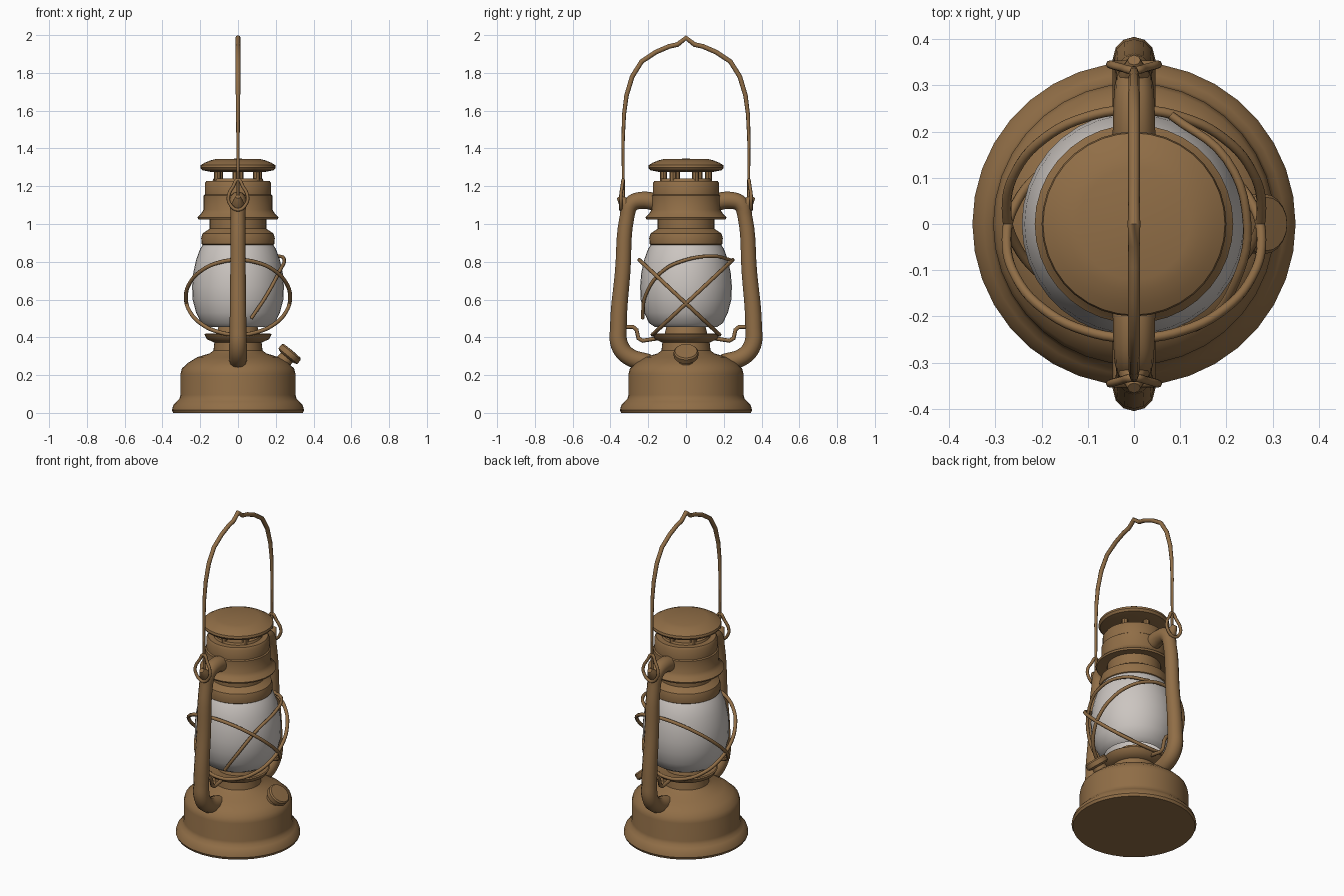
import bpy, bmesh, math
from mathutils import Vector, Matrix

if "Cube" in bpy.data.objects:
    bpy.data.objects.remove(bpy.data.objects["Cube"])


def material(name, rgb):
    m = bpy.data.materials.new(name)
    m.diffuse_color = (*rgb, 1)
    m.use_nodes = True
    m.node_tree.nodes["Principled BSDF"].inputs["Base Color"].default_value = m.diffuse_color
    return m


BROWN = material("aged_brown_metal", (0.28, 0.155, 0.062))
GLASS = material("frosted_glass", (0.60, 0.56, 0.53))


def finish(name, mesh, mat, angle=40):
    ob = bpy.data.objects.new(name, mesh)
    bpy.context.collection.objects.link(ob)
    mesh.materials.clear()
    mesh.materials.append(mat)
    bpy.ops.object.select_all(action='DESELECT')
    ob.select_set(True)
    bpy.context.view_layer.objects.active = ob
    bpy.ops.object.shade_smooth_by_angle(angle=math.radians(angle))
    return ob


def lathe(name, profile, mat=BROWN, n=36, matrix=None):
    """Revolve (radius, height) points around z; radius 0 closes the end."""
    bm = bmesh.new()
    rings = []
    for r, z in profile:
        if r == 0:
            rings.append([bm.verts.new((0, 0, z))] * n)
        else:
            rings.append([bm.verts.new((r * math.cos(2 * math.pi * i / n),
                                        r * math.sin(2 * math.pi * i / n), z)) for i in range(n)])
    for a, b in zip(rings, rings[1:]):
        for i in range(n):
            j = (i + 1) % n
            f = []
            for v in (a[i], a[j], b[j], b[i]):
                if v not in f:
                    f.append(v)
            bm.faces.new(f)
    if matrix:
        bm.transform(matrix)
    me = bpy.data.meshes.new(name)
    bm.to_mesh(me)
    bm.free()
    return finish(name, me, mat)


def tube(name, pts, radius, closed=False, smooth=True, radii=None, sides=2):
    """Round wire or pipe along a path."""
    cu = bpy.data.curves.new(name, 'CURVE')
    cu.dimensions = '3D'
    cu.bevel_depth = radius
    cu.bevel_resolution = sides
    cu.use_fill_caps = True
    cu.resolution_u = 5
    radii = radii or [1] * len(pts)
    if smooth:
        sp = cu.splines.new('BEZIER')
        sp.bezier_points.add(len(pts) - 1)
        for bp, p, r in zip(sp.bezier_points, pts, radii):
            bp.co, bp.radius = p, r
            bp.handle_left_type = bp.handle_right_type = 'AUTO'
    else:
        sp = cu.splines.new('POLY')
        sp.points.add(len(pts) - 1)
        for sp_p, p, r in zip(sp.points, pts, radii):
            sp_p.co, sp_p.radius = (*p, 1), r
    sp.use_cyclic_u = closed
    tmp = bpy.data.objects.new("tmp", cu)
    bpy.context.collection.objects.link(tmp)
    bpy.context.view_layer.update()
    me = bpy.data.meshes.new_from_object(tmp.evaluated_get(bpy.context.evaluated_depsgraph_get()))
    bpy.data.objects.remove(tmp)
    me.name = name
    return finish(name, me, BROWN, 60)


# Fuel tank with flared foot, neck, gallery plate and burner dome
lathe("fuel_tank", [(0, 0), (0.343, 0), (0.35, 0.015), (0.343, 0.04), (0.325, 0.06), (0.31, 0.075),
                    (0.305, 0.095), (0.305, 0.205), (0.297, 0.235), (0.265, 0.265), (0.215, 0.295),
                    (0.15, 0.315), (0.13, 0.33), (0.125, 0.375), (0, 0.375)])
lathe("burner_gallery", [(0, 0.37), (0.12, 0.37), (0.165, 0.39), (0.178, 0.415), (0.172, 0.42),
                         (0.115, 0.412), (0.105, 0.45), (0.09, 0.478), (0.06, 0.487), (0, 0.487)])

# Glass globe, open at the bottom
lathe("glass_globe", [(0.165, 0.455), (0.195, 0.475), (0.222, 0.53), (0.24, 0.60), (0.243, 0.67),
                      (0.237, 0.74), (0.222, 0.81), (0.20, 0.87), (0.18, 0.90)], GLASS)

# Globe collar, chimney and hood
lathe("globe_collar", [(0, 0.89), (0.18, 0.885), (0.192, 0.893), (0.195, 0.925), (0.188, 0.95),
                       (0.165, 0.965), (0.15, 0.975), (0.15, 1.04), (0, 1.04)])
lathe("chimney_hood", [(0, 1.04), (0.15, 1.035), (0.21, 1.025), (0.215, 1.035), (0.195, 1.055),
                       (0.183, 1.075), (0.183, 1.15), (0.176, 1.155), (0.176, 1.215), (0.168, 1.228),
                       (0.135, 1.228), (0.13, 1.24), (0, 1.24)])

# Vented cap on small posts
lathe("top_cap", [(0, 1.275), (0.14, 1.275), (0.19, 1.285), (0.20, 1.298), (0.197, 1.312),
                  (0.175, 1.325), (0.145, 1.337), (0.12, 1.343), (0, 1.346)])
for k in range(6):
    a = math.radians(60 * k + 25)
    lathe("cap_post", [(0, 1.225), (0.018, 1.225), (0.018, 1.285), (0, 1.285)], n=8,
          matrix=Matrix.Translation((0.12 * math.cos(a), 0.12 * math.sin(a), 0)))

# Filler spout with screw cap, tilted outwards on the +x side
axis = Vector((0.64, 0, 0.77))
tilt = Matrix.Translation((0.287, 0, 0.328)) @ axis.to_track_quat('Z', 'Y').to_matrix().to_4x4()
lathe("filler_cap", [(0, -0.12), (0.045, -0.12), (0.04, -0.045), (0.055, -0.042), (0.065, -0.035),
                     (0.065, -0.008), (0.058, 0), (0, 0.002)], n=20, matrix=tilt)

for s in (-1, 1):
    # Side air pipes
    path = [(0.15, 1.115), (0.24, 1.125), (0.29, 1.105), (0.312, 1.04), (0.335, 0.75),
            (0.358, 0.45), (0.352, 0.36), (0.305, 0.30), (0.20, 0.265)]
    tube("air_pipe", [(0, s * y, z) for y, z in path], 0.043, sides=4,
         radii=[1.1, 1.05, 1, 0.9, 0.95, 1.03, 1.08, 1.08, 1.08])
    # Bail lug and its teardrop eye
    tube("bail_lug", [(0, s * 0.29, 1.07), (0, s * 0.325, 1.11), (0, s * 0.355, 1.145)], 0.028,
         smooth=False, radii=[1, 1.2, 0.5])
    tube("bail_eye", [(0, s * 0.345, 1.075), (0.045, s * 0.345, 1.11), (0.05, s * 0.345, 1.15),
                      (0.025, s * 0.338, 1.20), (0, s * 0.333, 1.235), (-0.025, s * 0.338, 1.20),
                      (-0.05, s * 0.345, 1.15), (-0.045, s * 0.345, 1.11)], 0.009, closed=True)
    # Stepped bracket between pipe and gallery
    tube("gallery_bracket", [(0, s * y, z) for y, z in
                             [(0.33, 0.455), (0.28, 0.455), (0.262, 0.44), (0.252, 0.395),
                              (0.23, 0.382), (0.15, 0.395)]], 0.011, smooth=False)
    # Tilted guard ring, crossing its mirror twin at the sides
    ring = []
    for k in range(16):
        t = 2 * math.pi * k / 16
        ring.append((0.276 * math.sin(t), s * (-0.035 - 0.212 * math.cos(t)), 0.612 + 0.198 * math.cos(t)))
    tube("guard_ring", ring, 0.0105, closed=True)

# Extra guard wire sweeping over the +x side of the globe
tube("guard_wire", [(0.07, -0.23, 0.50), (0.15, -0.215, 0.62), (0.22, -0.125, 0.75), (0.245, 0, 0.81),
                    (0.20, 0.14, 0.83), (0.08, 0.235, 0.81)], 0.0095)

# Carrying bail with a peaked top
half = [(0.33, 1.10), (0.332, 1.25), (0.333, 1.45), (0.328, 1.58), (0.315, 1.68), (0.285, 1.78),
        (0.235, 1.86), (0.16, 1.91), (0.09, 1.94), (0.045, 1.95)]
wid = [0.6, 0.6, 0.7, 0.85, 0.95, 1, 1, 1, 1, 1]
tube("bail_handle", [(0, -y, z) for y, z in half] + [(0, 0, 1.985)] + [(0, y, z) for y, z in half[::-1]],
     0.0125, smooth=False, radii=wid + [1.1] + wid[::-1])
